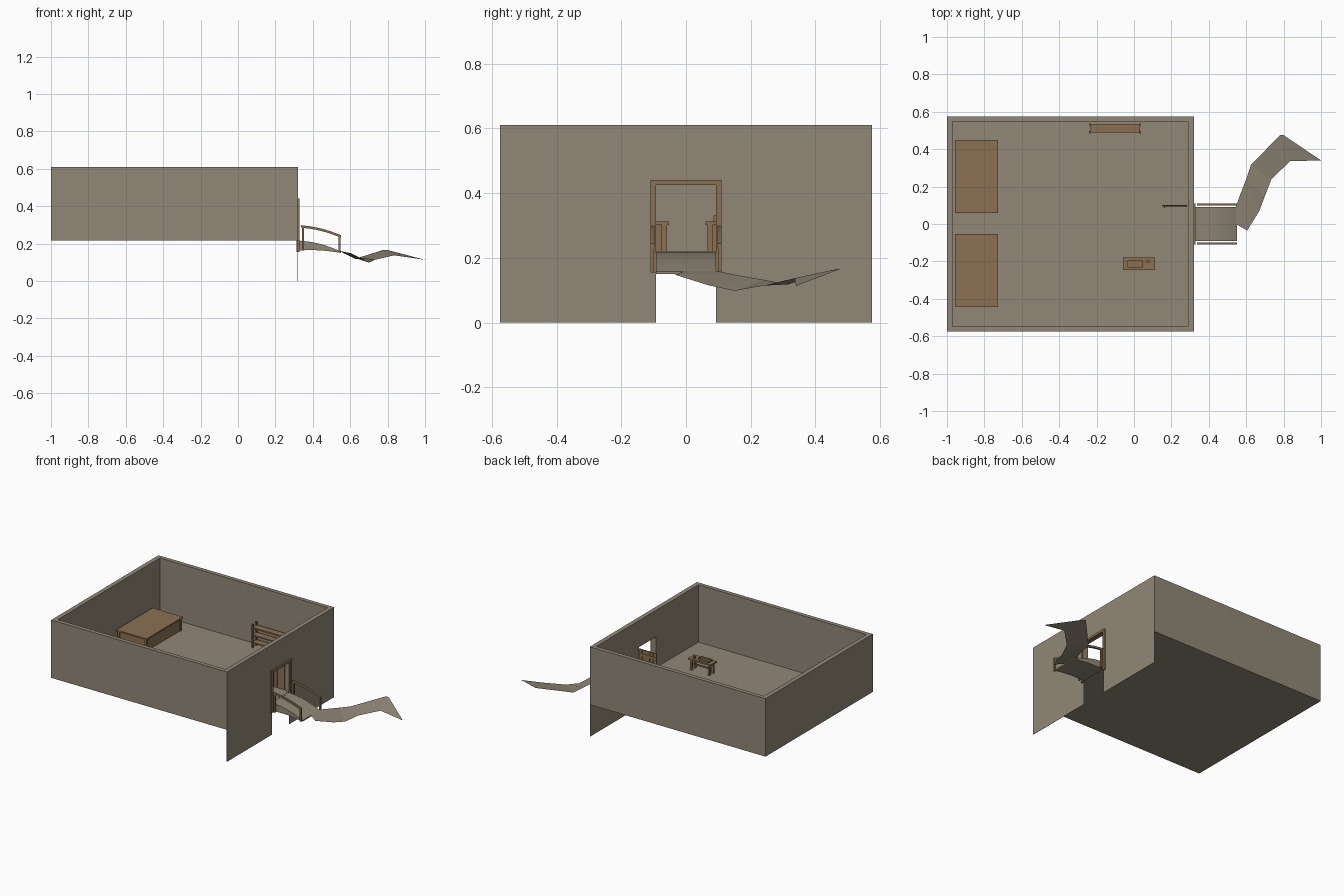
import bpy
import bmesh
from math import sin, pi
from mathutils import Vector

cube = bpy.data.objects.get("Cube")
if cube:
    bpy.data.objects.remove(cube, do_unlink=True)


def material(name, rgb):
    mat = bpy.data.materials.new(name)
    mat.use_nodes = True
    mat.diffuse_color = (*rgb, 1)
    mat.node_tree.nodes["Principled BSDF"].inputs["Base Color"].default_value = (*rgb, 1)
    return mat


STONE = material("warm_stone", (0.285, 0.245, 0.185))
WOOD = material("brown_wood", (0.26, 0.165, 0.085))


def finish(name, bm, mat):
    mesh = bpy.data.meshes.new(name)
    bm.to_mesh(mesh)
    bm.free()
    mesh.materials.append(mat)
    obj = bpy.data.objects.new(name, mesh)
    bpy.context.collection.objects.link(obj)
    return obj


def boxes(name, spans, mat):
    """One object from boxes given as (x0, x1, y0, y1, z0, z1)."""
    bm = bmesh.new()
    for x0, x1, y0, y1, z0, z1 in spans:
        verts = bmesh.ops.create_cube(bm, size=1)["verts"]
        bmesh.ops.scale(bm, vec=(x1 - x0, y1 - y0, z1 - z0), verts=verts)
        bmesh.ops.translate(bm, vec=((x0 + x1) / 2, (y0 + y1) / 2, (z0 + z1) / 2), verts=verts)
    return finish(name, bm, mat)


def prism(name, outline, depth, mat):
    """Extrude a closed 3D outline along the depth vector."""
    bm = bmesh.new()
    face = bm.faces.new([bm.verts.new(p) for p in outline])
    new = bmesh.ops.extrude_face_region(bm, geom=[face])["geom"]
    bmesh.ops.translate(bm, vec=depth, verts=[g for g in new if isinstance(g, bmesh.types.BMVert)])
    bmesh.ops.recalc_face_normals(bm, faces=bm.faces)
    return finish(name, bm, mat)


def corner_posts(x0, x1, y0, y1, z0, z1, t):
    return [(x, x + t, y, y + t, z0, z1) for x in (x0, x1 - t) for y in (y0, y1 - t)]


# Room shell
BACK, FRONT, SIDE = -1, 0.32, 0.575
IN_B, IN_F, IN_S = -0.97, 0.29, 0.547
FLOOR, TOP = 0.22, 0.61
DOOR, HEAD = 0.092, 0.43

plan = [(IN_F, -SIDE), (BACK, -SIDE), (BACK, SIDE), (IN_F, SIDE),
        (IN_F, IN_S), (IN_B, IN_S), (IN_B, -IN_S), (IN_F, -IN_S)]
prism("side_and_back_walls", [(x, y, FLOOR) for x, y in plan], (0, 0, TOP - FLOOR), STONE)

arch = [(-SIDE, FLOOR), (-SIDE, TOP), (SIDE, TOP), (SIDE, FLOOR),
        (DOOR, FLOOR), (DOOR, HEAD), (-DOOR, HEAD), (-DOOR, FLOOR)]
prism("entrance_wall", [(IN_F, y, z) for y, z in arch], (FRONT - IN_F, 0, 0), STONE)
boxes("floor", [(BACK, FRONT, -SIDE, SIDE, FLOOR - 0.003, FLOOR + 0.001)], STONE)

# Thin skirts hanging below the entrance wall
boxes("wall_skirts", [(FRONT - 0.002, FRONT, min(s * DOOR, s * SIDE), max(s * DOOR, s * SIDE), 0, FLOOR)
                      for s in (-1, 1)], STONE)

# Door frame
boxes("door_frame", [(0.314, 0.33, -0.11, -0.093, 0.155, 0.44),
                     (0.314, 0.33, 0.093, 0.11, 0.155, 0.44),
                     (0.314, 0.33, -0.093, 0.093, 0.425, 0.44)], WOOD)

# Open door: planks, cross rails and a handle
planks = [(0.152 + i * 0.027, 0.176 + i * 0.027, 0.092, 0.098, 0.224, 0.424) for i in range(5)]
rails = [(0.152, 0.284, 0.097, 0.101, z, z + 0.018) for z in (0.25, 0.38)]
handle = [(0.16, 0.167, 0.085, 0.092, 0.31, 0.33)]
boxes("open_door", planks + rails + handle, WOOD)

# Beds
for name, y0, y1 in (("left_bed", 0.06, 0.45), ("right_bed", -0.445, -0.053)):
    x0, x1 = -0.957, -0.728
    parts = [(x0, x1, y0, y1, 0.302, 0.312),
             (x0 + 0.01, x1 - 0.01, y0 + 0.014, y1 - 0.014, FLOOR, 0.302)]
    parts += corner_posts(x0 + 0.004, x1 - 0.004, y0 + 0.006, y1 - 0.006, FLOOR, 0.302, 0.016)
    boxes(name, parts, WOOD)

# Shelf rack
rack = corner_posts(-0.24, 0.037, 0.485, 0.537, FLOOR, 0.38, 0.011)
rack += [(-0.236, 0.033, 0.488, 0.534, z, z + 0.009) for z in (0.25, 0.3, 0.35)]
boxes("shelf_rack", rack, WOOD)

# Table with a tray and a small cup
TX0, TX1, TY0, TY1 = -0.06, 0.112, -0.245, -0.18
table = corner_posts(TX0 + 0.012, TX1 - 0.012, TY0 + 0.006, TY1 - 0.006, FLOOR, 0.29, 0.013)
table += [(TX0, TX1, TY0, TY1, 0.29, 0.3),
          (TX0 + 0.02, TX1 - 0.02, -0.216, -0.209, 0.25, 0.26)]
boxes("table", table, WOOD)
boxes("table_tray", [(-0.035, 0.047, -0.233, -0.194, 0.3, 0.304),
                     (-0.035, 0.047, -0.233, -0.229, 0.304, 0.312),
                     (-0.035, 0.047, -0.198, -0.194, 0.304, 0.312),
                     (-0.035, -0.031, -0.229, -0.198, 0.304, 0.312),
                     (0.043, 0.047, -0.229, -0.198, 0.304, 0.312)], WOOD)
bm = bmesh.new()
bmesh.ops.create_cone(bm, cap_ends=True, segments=10, radius1=0.007, radius2=0.009, depth=0.016)
bmesh.ops.translate(bm, vec=(0.076, -0.2, 0.308), verts=bm.verts)
finish("cup", bm, WOOD)

# Arched ramp outside the door
STEPS = 8
start, end = 0.322, 0.55
ts = [i / STEPS for i in range(STEPS + 1)]
upper = [(start + (end - start) * t, -0.092, 0.216 - 0.058 * t + 0.012 * sin(pi * t)) for t in ts]
lower = [(start + (end - start) * t, -0.092, 0.163 - 0.013 * t + 0.007 * sin(pi * t)) for t in ts]
ramp = prism("ramp", upper + lower[::-1], (0, 0.184, 0), STONE)
for poly in ramp.data.polygons:
    poly.use_smooth = abs(poly.normal.y) < 0.5 and abs(poly.normal.x) < 0.8
ramp.data.set_sharp_from_angle(angle=0.6)

# Ramp railings: two posts and a curved handrail on each side
for name, s in (("left_railing", 1), ("right_railing", -1)):
    y = s * 0.104 - 0.005
    boxes(name + "_posts", [(0.342, 0.353, y, y + 0.01, 0.163, 0.292),
                            (0.538, 0.549, y, y + 0.01, 0.155, 0.245)], WOOD)
    top = [(0.338 + 0.212 * t, y - 0.001, 0.298 - 0.053 * t + 0.009 * sin(pi * t)) for t in ts]
    under = [(x, yy, z - 0.013) for x, yy, z in reversed(top)]
    prism(name + "_handrail", top + under, (0, 0.012, 0), WOOD)

# Winding ground path, one thin ribbon
left = [(0.545, 0.092, 0.16), (0.565, 0.15, 0.148), (0.6, 0.24, 0.132),
        (0.625, 0.315, 0.118), (0.78, 0.475, 0.167), (0.8, 0.475, 0.165)]
right = [(0.545, 0, 0.16), (0.605, -0.035, 0.148), (0.67, 0.07, 0.115),
         (0.7, 0.15, 0.098), (0.735, 0.24, 0.114), (0.835, 0.336, 0.137)]
bm = bmesh.new()
lv = [bm.verts.new(p) for p in left]
rv = [bm.verts.new(p) for p in right]
tip = bm.verts.new((1, 0.34, 0.113))
rows = [(0, 0), (1, 1), (2, 2), (2, 3), (3, 4), (4, 5), (5, 5)]
for (a, b), (c, d) in zip(rows, rows[1:]):
    ring = [lv[a], rv[b], rv[d], lv[c]]
    bm.faces.new(list(dict.fromkeys(ring)))
bm.faces.new([lv[5], rv[5], tip])
bm.normal_update()
finish("winding_path", bm, STONE)
